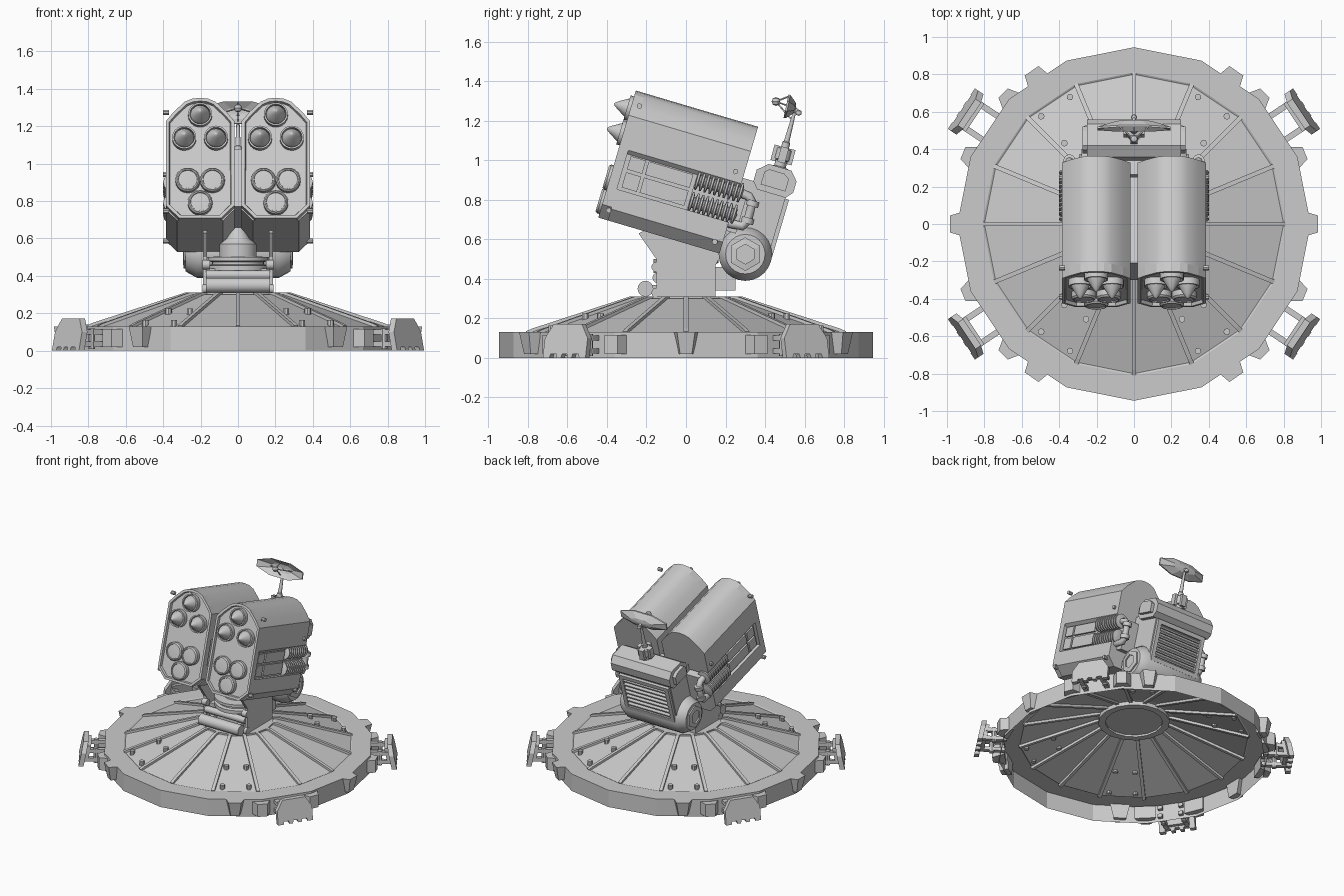
import bpy, bmesh
from math import sin, cos, pi, radians
from mathutils import Matrix, Vector

if "Cube" in bpy.data.objects:
    bpy.data.objects.remove(bpy.data.objects["Cube"])

I = Matrix.Identity(4)
T = lambda x, y, z: Matrix.Translation((x, y, z))
R = lambda deg, ax: Matrix.Rotation(radians(deg), 4, ax)
MIRX = Matrix.Scale(-1, 4, (1, 0, 0))
TILT = T(0, -.444, .71) @ R(-16.5, 'X')      # launcher frame: x, back, up
ALONG_Y, ALONG_X = R(-90, 'X'), R(90, 'Y')
POD = [TILT, TILT @ MIRX]


def add(name, verts, faces, mats, smooth=False, inset=None):
    """One object holding a copy of the part for every matrix."""
    bm = bmesh.new()
    for m in mats:
        vs = [bm.verts.new(m @ Vector(v)) for v in verts]
        for f in faces:
            bm.faces.new([vs[i] for i in f])
    bmesh.ops.remove_doubles(bm, verts=bm.verts, dist=1e-5)
    bmesh.ops.recalc_face_normals(bm, faces=bm.faces)
    if inset:
        bm.faces.ensure_lookup_table()
        fs = [f for f in bm.faces if len(f.verts) > 4 and f.normal.y < -.5]
        bmesh.ops.inset_individual(bm, faces=fs, thickness=inset, depth=0)
        bmesh.ops.inset_individual(bm, faces=fs, thickness=.005, depth=-inset)
    me = bpy.data.meshes.new(name)
    bm.to_mesh(me)
    bm.free()
    ob = bpy.data.objects.new(name, me)
    bpy.context.collection.objects.link(ob)
    if smooth:
        bpy.ops.object.select_all(action='DESELECT')
        ob.select_set(True)
        bpy.context.view_layer.objects.active = ob
        bpy.ops.object.shade_smooth_by_angle(angle=radians(35))
    return ob


def prism(name, pts, axis, a, b, mats=(I,), **kw):
    """Polygon extruded from a to b along an axis."""
    put = {'x': lambda p, t: (t, p[0], p[1]), 'y': lambda p, t: (p[0], t, p[1]),
           'z': lambda p, t: (p[0], p[1], t)}[axis]
    n = len(pts)
    vs = [put(p, a) for p in pts] + [put(p, b) for p in pts]
    fs = [list(range(n)), list(range(n, 2 * n))]
    fs += [[i, (i + 1) % n, n + (i + 1) % n, n + i] for i in range(n)]
    return add(name, vs, fs, mats, **kw)


def box(name, x0, x1, y0, y1, z0, z1, mats=(I,)):
    return prism(name, [(x0, y0), (x1, y0), (x1, y1), (x0, y1)], 'z', z0, z1, mats)


def lathe(name, prof, mats=(I,), n=16, smooth=True):
    """Profile (radius, z) turned about local z."""
    vs = [(max(r, 1e-7) * cos(2 * pi * k / n), max(r, 1e-7) * sin(2 * pi * k / n), z)
          for r, z in prof for k in range(n)]
    bm_faces = []
    for j in range(len(prof) - 1):
        for k in range(n):
            a, b, c, d = j*n+k, j*n+(k+1) % n, (j+1)*n+(k+1) % n, (j+1)*n+k
            if prof[j][0] == 0:
                a = b = j * n
            if prof[j + 1][0] == 0:
                c = d = (j + 1) * n
            bm_faces.append(list(dict.fromkeys((a, b, c, d))))
    used = sorted({i for f in bm_faces for i in f})
    idx = {u: i for i, u in enumerate(used)}
    return add(name, [vs[u] for u in used], [[idx[i] for i in f] for f in bm_faces], mats, smooth)


def rod(name, r, a, b, mats, n=12):
    return lathe(name, [(0, a), (r, a), (r, b), (0, b)], mats, n)


def tube(name, pts, r, m):
    cu = bpy.data.curves.new(name, 'CURVE')
    cu.dimensions, cu.bevel_depth, cu.bevel_resolution, cu.use_fill_caps = '3D', r, 2, True
    sp = cu.splines.new('POLY')
    sp.points.add(len(pts) - 1)
    for p, q in zip(sp.points, pts):
        p.co = (*(m @ Vector(q)), 1)
    bpy.context.collection.objects.link(bpy.data.objects.new(name, cu))


# --- open-bottomed base shell with radial ribs
lathe('base_shell', [(.945, 0), (.945, .13), (.81, .13), (.80, .125), (.27, .30), (0, .30)], n=16, smooth=False)
spokes = [R(22.5 * k, 'Z') for k in range(16)]
prism('base_ribs', [(.24, .29), (.80, .105), (.81, .135), (.78, .148), (.28, .312), (.24, .312)],
      'y', -.012, .012, spokes)
lathe('base_hub', [(.25, .27), (.25, .312), (0, .312)], n=16, smooth=False)
lathe('underside_hub', [(.25, .27), (.20, .27), (.20, .285), (0, .285)], n=16, smooth=False)
GUSSETS = [0, 180, 56.25, -56.25, 123.75, -123.75]
bolts = [R(a + d, 'Z') @ T(r, 0, .13 + (.80 - r) * .33)
         for a in GUSSETS[2:] for d, r in ((7, .76), (-7, .76), (7, .57), (-7, .57))]
rod('base_bolts', .018, -.02, .02, bolts, 8)

# --- rim gussets: wide at the top, narrow at the foot
g = [(.90, -.07, .13), (.90, .07, .13), (.985, .045, .13), (.985, -.045, .13),
     (.90, -.045, .02), (.90, .045, .02), (.965, .03, .02), (.965, -.03, .02)]
add('rim_gussets', g, [(0, 1, 2, 3), (4, 5, 6, 7), (0, 1, 5, 4), (1, 2, 6, 5), (2, 3, 7, 6), (3, 0, 4, 7)],
    [R(a, 'Z') for a in GUSSETS])

# --- four hinged ground feet with toothed pads
FEET = [R(a, 'Z') for a in (33.75, -33.75, 146.25, -146.25)]
pad = [(-.13, 0), (-.09, 0), (-.085, .02), (-.05, .02), (-.045, 0), (-.02, 0), (-.015, .02), (.015, .02),
       (.02, 0), (.045, 0), (.05, .02), (.085, .02), (.09, 0), (.13, 0), (.13, .10), (.085, .172),
       (-.085, .172), (-.13, .10)]
lean = Matrix.Shear('XY', 4, (0, 0))
lean[0][2] = -.2
prism('foot_pads', pad, 'x', 1.075, 1.11, [m @ lean for m in FEET])
box('foot_pad_backs', 1.05, 1.08, -.09, .09, .03, .14, [m @ lean for m in FEET])
lugs = [m @ R(s * 11.25, 'Z') for m in FEET for s in (1, -1)]
prism('rim_lugs', [(.90, -.075), (.99, -.035), (.99, .035), (.90, .075)], 'z', .02, .115, lugs)
arms = [m @ T(0, s * .075, z) for m in FEET for s in (1, -1) for z in (.035, .10)]
box('foot_arms', .90, 1.07, -.016, .016, -.013, .013, arms)
rod('foot_pins', .017, .01, .12, [m @ T(.99, s * .075, 0) for m in FEET for s in (1, -1)], 8)

# --- pedestal
yoke = [(-.15, .31), (.15, .31), (.15, .47), (.22, .60), (-.1, .70), (-.24, .63), (-.15, .50)]
prism('yoke_plates', yoke, 'x', .165, .187, [I, MIRX])
box('pedestal_block', -.17, .17, -.11, .15, .30, .44)
lathe('turntable', [(.165, .43), (.165, .455), (.14, .46), (.14, .475), (.165, .48), (.165, .50), (.10, .505),
                    (.10, .57), (.06, .60), (.04, .66), (0, .66)], n=24)
rod('front_roller', .04, -.17, .17, [T(0, -.205, .35) @ ALONG_X], 16)
rod('upper_roller', .025, -.17, .17, [T(0, -.145, .405) @ ALONG_X])
box('roller_brackets', .10, .13, -.21, -.10, .33, .37, [I, MIRX])
box('rear_brace', -.15, .15, .14, .25, .34, .46)
rod('yoke_knobs', .025, -.02, .02, [T(s * .17, -.15, z) @ ALONG_X for s in (1, -1) for z in (.33, .46)])

# --- elevation drum with hex nuts on the ends
lathe('elevation_drum', [(0, -.28), (.10, -.28), (.11, -.265), (.135, -.22), (.135, .22), (.11, .265), (.10, .28),
                         (0, .28)], [T(0, .30, .525) @ ALONG_X], 24)
lathe('drum_nuts', [(.085, .27), (.085, .29), (.05, .295), (.05, .285), (0, .285)],
      [m @ T(0, .30, .525) @ ALONG_X for m in (I, MIRX)], 6, False)

# --- launcher pods
dome = [(.385, .54), (.345, .59), (.285, .648), (.245, .665), (.2025, .67), (.16, .665), (.12, .648),
        (.06, .59), (.02, .54)]
prism('pod_front_frames', dome + [(.02, .07), (.09, 0), (.315, 0), (.385, .07)], 'y', 0, .05, POD, inset=.018)
prism('pod_upper_shells', dome + [(.02, .35), (.365, .35), (.385, .37)], 'y', .05, .645, POD, smooth=True)
prism('pod_lower_shells', [(.02, .165), (.02, .06), (.08, 0), (.325, 0), (.385, .06), (.385, .165)],
      'y', .05, .64, POD)
box('pod_cores', .03, .36, .05, .42, .16, .36, POD)
box('pod_rear_cores', .03, .31, .42, .63, .16, .36, POD)
for i, (v0, v1) in enumerate(((.07, .15), (.165, .40))):
    for j, (w0, w1) in enumerate(((.18, .26), (.275, .345))):
        box(f'pod_panel_{i}{j}', .35, .375, v0, v1, w0, w1, POD)
rod('pod_bolts', .014, .37, .40,
    [p @ T(0, v, w) @ ALONG_X for p in POD for v, w in ((.04, .60), (.60, .42), (.04, .05), (.60, .05))], 8)
box('pod_spine', -.035, .035, .12, .60, .10, .42, [TILT])

# --- missiles in the upper tubes, closed lids on the lower ones
def spots(table):
    return [p @ T(.2025 + x, 0, w) @ ALONG_Y for p in POD for x, w in table]

up = spots(((0, .575), (-.085, .445), (.085, .445)))
lathe('missile_collars', [(.064, .03), (.064, -.018), (.055, -.018), (.055, .01)], up, 20)
lathe('missiles', [(.052, .03), (.052, -.005), (.046, -.022), (.022, -.062), (.01, -.08), (0, -.087)], up, 20)
lathe('tube_lids', [(.066, .03), (.066, -.012), (.058, -.022), (.052, -.022), (.05, -.016), (0, -.02)],
      spots(((-.066, .21), (.066, .21), (0, .085))), 20)

# --- cooling coils and hoses on the outer sides
coil = [(0, 0)]
for k in range(10):
    z = k * .025
    coil += [(.03, z), (.052, z + .004), (.052, z + .014), (.03, z + .018)]
coil += [(0, .25)]
lathe('cooling_coils', coil, [p @ T(.348, .42, w) @ ALONG_Y for p in POD for w in (.325, .21)], 14)
for side, p in zip(('right', 'left'), POD):
    tube(side + '_hose', [(.345, .65, .325), (.345, .70, .32), (.345, .725, .295), (.345, .73, .20),
                          (.345, .71, .165), (.345, .64, .16)], .023, p)
rod('hose_collars', .032, -.015, .015, [p @ T(.345, .729, w) for p in POD for w in (.20, .29)])
box('hose_mounts', .18, .33, .60, .69, .12, .34, POD)

# --- power unit behind the pods
box('power_unit', -.22, .22, .62, .88, .03, .40, [TILT])
box('grille_frame', .18, .21, .87, .90, .06, .35, POD)
box('grille_rails', -.21, .21, .87, .90, -.015, .015, [TILT @ T(0, 0, w) for w in (.07, .345)])
prism('grille_slats', [(.875, -.014), (.898, -.016), (.898, -.006), (.875, .012)], 'x', -.18, .18,
      [TILT @ T(0, 0, .11 + .035 * k) for k in range(7)])
prism('power_unit_head', [(.70, .40), (.73, .365), (.88, .365), (.91, .40), (.91, .46), (.87, .505),
                          (.75, .505), (.70, .46)], 'x', -.25, .25, [TILT])
prism('head_end_caps', [(.74, .395), (.87, .395), (.87, .46), (.84, .48), (.76, .48), (.74, .46)],
      'x', .24, .275, POD)

# --- mast and radar dish
MAST = T(0, .465, .93) @ R(-15, 'X')
lathe('mast', [(.065, 0), (.065, .03), (.03, .04), (.03, .07), (.042, .075), (.042, .13), (.02, .14), (.02, .165),
               (.014, .17), (.008, .32), (0, .325)], [MAST], 12)
box('mast_clamps', .03, .055, -.02, .02, .06, .14, [MAST @ R(90 * k, 'Z') for k in range(4)])
lathe('mast_joint', [(0, -.016), (.013, -.01), (.016, 0), (.013, .01), (0, .016)], [T(0, .57, 1.24)], 10)
DISH = T(0, .545, 1.265) @ R(-12, 'X')
lathe('radar_dish', [(0, .012), (.10, .004), (.21, -.03), (.21, -.04), (.10, -.008), (0, 0)],
      [DISH @ Matrix.Diagonal((1, 1, .31, 1)) @ ALONG_Y @ R(22.5, 'Z')], 8, False)
lathe('dish_feed', [(0, -.022), (.016, -.016), (.022, 0), (.016, .016), (0, .022)], [T(0, .455, 1.297)], 12)
for i, e in enumerate(((0, .525, 1.325), (0, .53, 1.21), (.09, .53, 1.27), (-.09, .53, 1.27))):
    tube(f'feed_strut_{i}', [(0, .455, 1.297), e], .004, I)
tube('dish_arm', [(0, .57, 1.24), (0, .545, 1.265)], .01, I)
